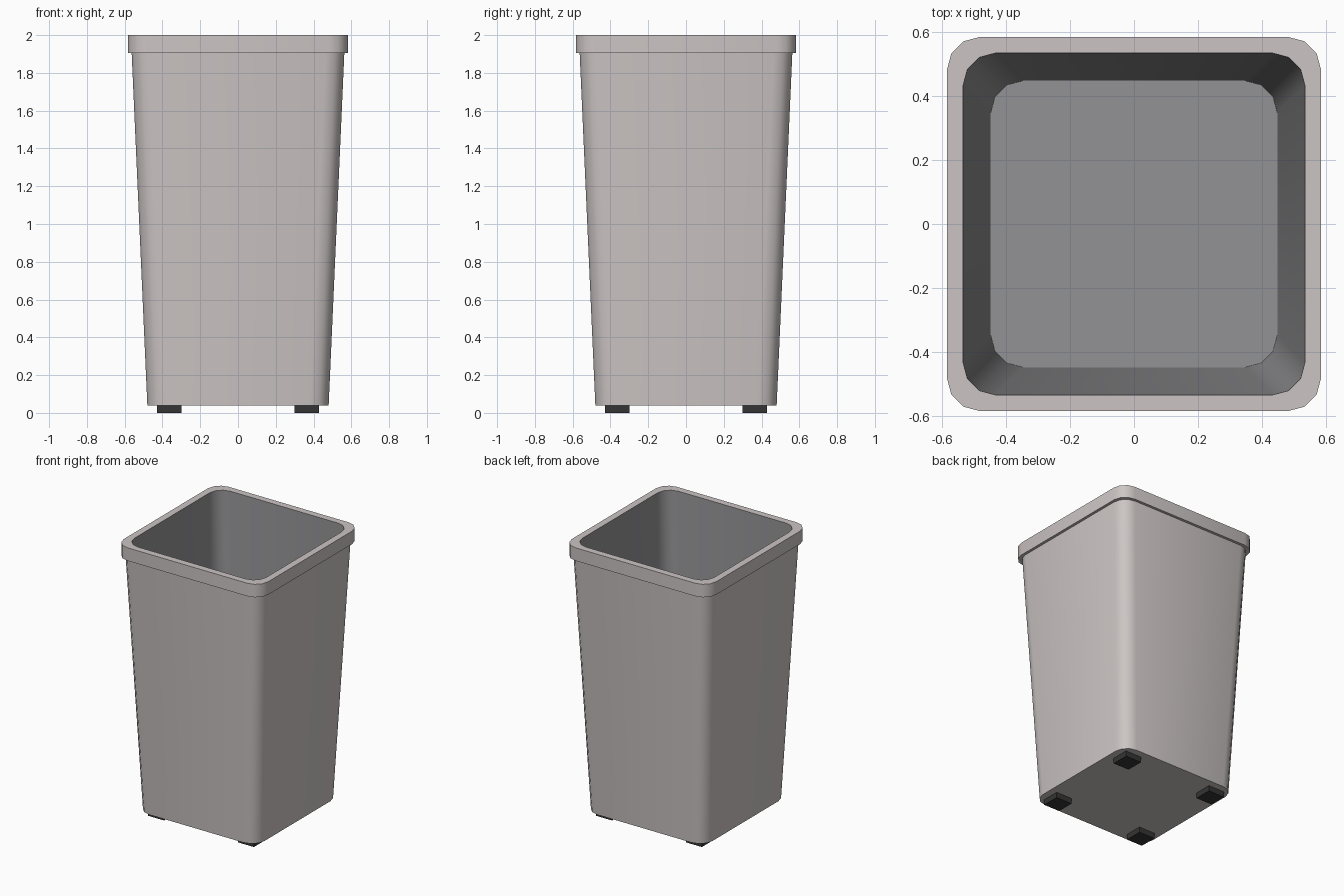
import bpy, bmesh, math

if "Cube" in bpy.data.objects:
    bpy.data.objects.remove(bpy.data.objects["Cube"])

def material(name, rgb):
    m = bpy.data.materials.new(name)
    m.diffuse_color = (*rgb, 1)
    m.use_nodes = True
    m.node_tree.nodes["Principled BSDF"].inputs["Base Color"].default_value = m.diffuse_color
    return m

shell_mat = material("warm light grey", (0.60, 0.56, 0.55))
liner_mat = material("mid grey", (0.29, 0.29, 0.30))
foot_mat = material("black rubber", (0.035, 0.035, 0.035))

def ring(bm, half, z, radius=0.10, segments=3):
    """Rounded square loop of vertices."""
    verts = []
    c = half - radius
    for k, (sx, sy) in enumerate(((1, 1), (-1, 1), (-1, -1), (1, -1))):
        for i in range(segments + 1):
            a = math.pi / 2 * (k + i / segments)
            verts.append(bm.verts.new((sx * c + radius * math.cos(a),
                                       sy * c + radius * math.sin(a), z)))
    return verts

# Tapered bin: outer wall, overhanging rim, inner wall and floor as one closed loft
profile = [(0.48, 0.04), (0.563, 1.905), (0.583, 1.905),
           (0.583, 2.0), (0.533, 2.0), (0.447, 0.08)]
bm = bmesh.new()
rings = [ring(bm, h, z) for h, z in profile]
bm.faces.new(rings[0][::-1])
for level, (a, b) in enumerate(zip(rings, rings[1:])):
    n = len(a)
    for i in range(n):
        j = (i + 1) % n
        f = bm.faces.new((a[i], a[j], b[j], b[i]))
        f.material_index = 1 if level == 4 else 0
bm.faces.new(rings[-1]).material_index = 1
mesh = bpy.data.meshes.new("bin_body")
bm.to_mesh(mesh)
bm.free()
mesh.materials.append(shell_mat)
mesh.materials.append(liner_mat)
body = bpy.data.objects.new("bin_body", mesh)
bpy.context.collection.objects.link(body)
bpy.context.view_layer.objects.active = body
body.select_set(True)
bpy.ops.object.shade_smooth_by_angle(angle=math.radians(40))

# Four square feet
for sx, side in ((-1, "left"), (1, "right")):
    for sy, end in ((-1, "front"), (1, "back")):
        bpy.ops.mesh.primitive_cube_add(size=1, location=(sx * 0.363, sy * 0.363, 0.02))
        foot = bpy.context.object
        foot.name = f"foot_{end}_{side}"
        foot.scale = (0.13, 0.13, 0.04)
        foot.data.materials.append(foot_mat)
